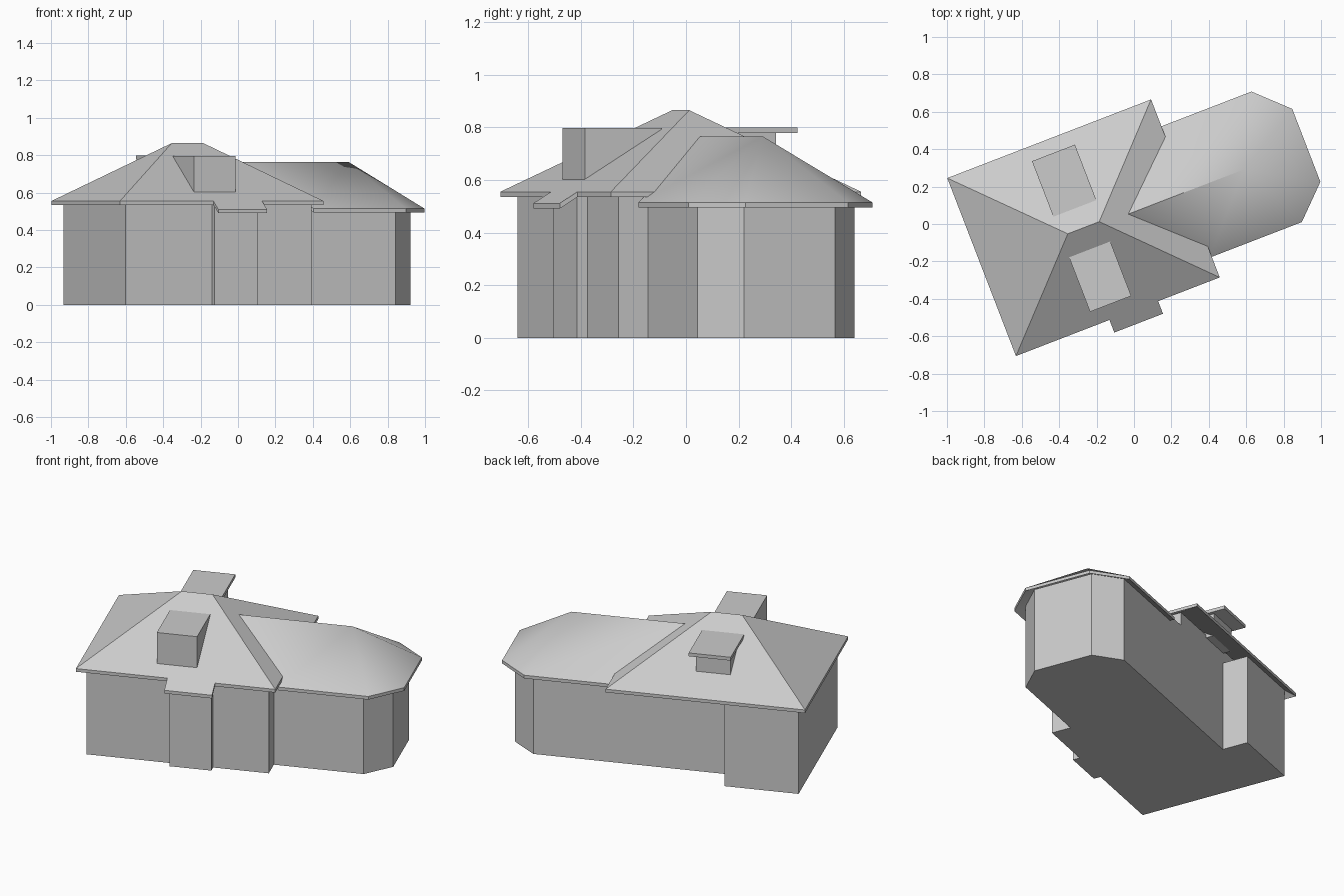
import bpy, bmesh, math
from mathutils import Matrix

if "Cube" in bpy.data.objects:
    bpy.data.objects.remove(bpy.data.objects["Cube"])

# Whole house is turned about z; u runs along the front, v runs to the back
PLACE = Matrix.Translation((-0.27, -0.02, 0)) @ Matrix.Rotation(math.radians(21.1), 4, 'Z')

grey = bpy.data.materials.new("plain_grey")
grey.diffuse_color = (0.6, 0.6, 0.6, 1)
grey.use_nodes = True
grey.node_tree.nodes["Principled BSDF"].inputs["Base Color"].default_value = grey.diffuse_color


def finish(name, bm, smooth=False):
    bmesh.ops.recalc_face_normals(bm, faces=bm.faces)
    bm.transform(PLACE)
    me = bpy.data.meshes.new(name)
    bm.to_mesh(me)
    bm.free()
    ob = bpy.data.objects.new(name, me)
    bpy.context.collection.objects.link(ob)
    me.materials.append(grey)
    if smooth:
        bpy.ops.object.select_all(action='DESELECT')
        bpy.context.view_layer.objects.active = ob
        ob.select_set(True)
        bpy.ops.object.shade_smooth_by_angle(angle=math.radians(30))
    return ob


def prism(name, outline, z0, z1):
    """Upright block over a plan outline."""
    bm = bmesh.new()
    lo = [bm.verts.new((u, v, z0)) for u, v in outline]
    hi = [bm.verts.new((u, v, z1)) for u, v in outline]
    bm.faces.new(lo)
    bm.faces.new(hi)
    n = len(outline)
    for i in range(n):
        j = (i + 1) % n
        bm.faces.new((lo[i], lo[j], hi[j], hi[i]))
    return finish(name, bm)


def box(name, u0, u1, v0, v1, z0, z1):
    return prism(name, [(u0, v0), (u1, v0), (u1, v1), (u0, v1)], z0, z1)


def slab(name, points, faces, thick=0.02, smooth=False):
    """Thin roof sheet: upper faces, lowered copy and closed rim."""
    bm = bmesh.new()
    top = [bm.verts.new(p) for p in points]
    low = [bm.verts.new((p[0], p[1], p[2] - thick)) for p in points]
    for f in faces:
        bm.faces.new([top[i] for i in f])
    bm.edges.ensure_lookup_table()
    bm.verts.index_update()
    rim = [[v.index for v in e.verts] for e in bm.edges if e.is_boundary]
    for f in faces:
        bm.faces.new([low[i] for i in reversed(f)])
    for a, b in rim:
        bm.faces.new((top[a], top[b], low[b], low[a]))
    return finish(name, bm, smooth)


# Main hip roof, with a small lowered eave over the entrance on the front slope
U, V, TOP, EAVE, RIDGE = 0.584, 0.51, 0.865, 0.555, 0.09
drop = TOP - 0.582 * (TOP - EAVE) / V
main_points = [(-U, -V, EAVE), (-0.048, -V, EAVE), (-0.048, -0.582, drop),
               (0.231, -0.582, drop), (0.231, -V, EAVE), (U, -V, EAVE),
               (U, V, EAVE), (-U, V, EAVE), (-RIDGE, 0, TOP), (RIDGE, 0, TOP)]
slab("main_roof", main_points,
     [(0, 1, 2, 3, 4, 5, 9, 8), (5, 6, 9), (6, 7, 8, 9), (7, 0, 8)])

# Wing roof with a faceted, smooth-shaded end
MID = -0.018
half = [(0.572, 0.374), (1.10, 0.374), (1.27, 0.209)]
eaves = [(u, MID - v, 0.515) for u, v in half] + [(u, MID + v, 0.515) for u, v in reversed(half)]
wing_points = eaves + [(0.24, MID, 0.765), (0.915, MID, 0.765)]
slab("wing_roof", wing_points,
     [(0, 1, 7, 6), (1, 2, 7), (2, 3, 7), (3, 4, 7), (4, 5, 6, 7)], smooth=True)

# Walls: main block with recessed back, entrance bay, wing with cut corners
prism("main_walls", [(-0.534, -0.46), (0.534, -0.46), (0.534, 0.30),
                     (-0.10, 0.30), (-0.10, 0.46), (-0.534, 0.46)], 0, 0.567)
box("upper_walls", -0.40, 0.39, -0.30, 0.30, 0.56, 0.652)
box("entrance_bay", -0.038, 0.208, -0.503, -0.45, 0, 0.545)
wing = [(0.50, 0.32), (1.06, 0.32), (1.20, 0.185)]
prism("wing_walls", [(u, -0.02 - v) for u, v in wing]
      + [(u, -0.02 + v) for u, v in reversed(wing)], 0, 0.534)

# Dormers: plain box in front, box with overhanging flat roof at the back
box("front_dormer", -0.129, 0.107, -0.432, -0.12, 0.60, 0.797)
box("back_dormer", -0.108, 0.095, 0.11, 0.352, 0.635, 0.78)
box("back_dormer_roof", -0.129, 0.117, 0.113, 0.431, 0.778, 0.799)
